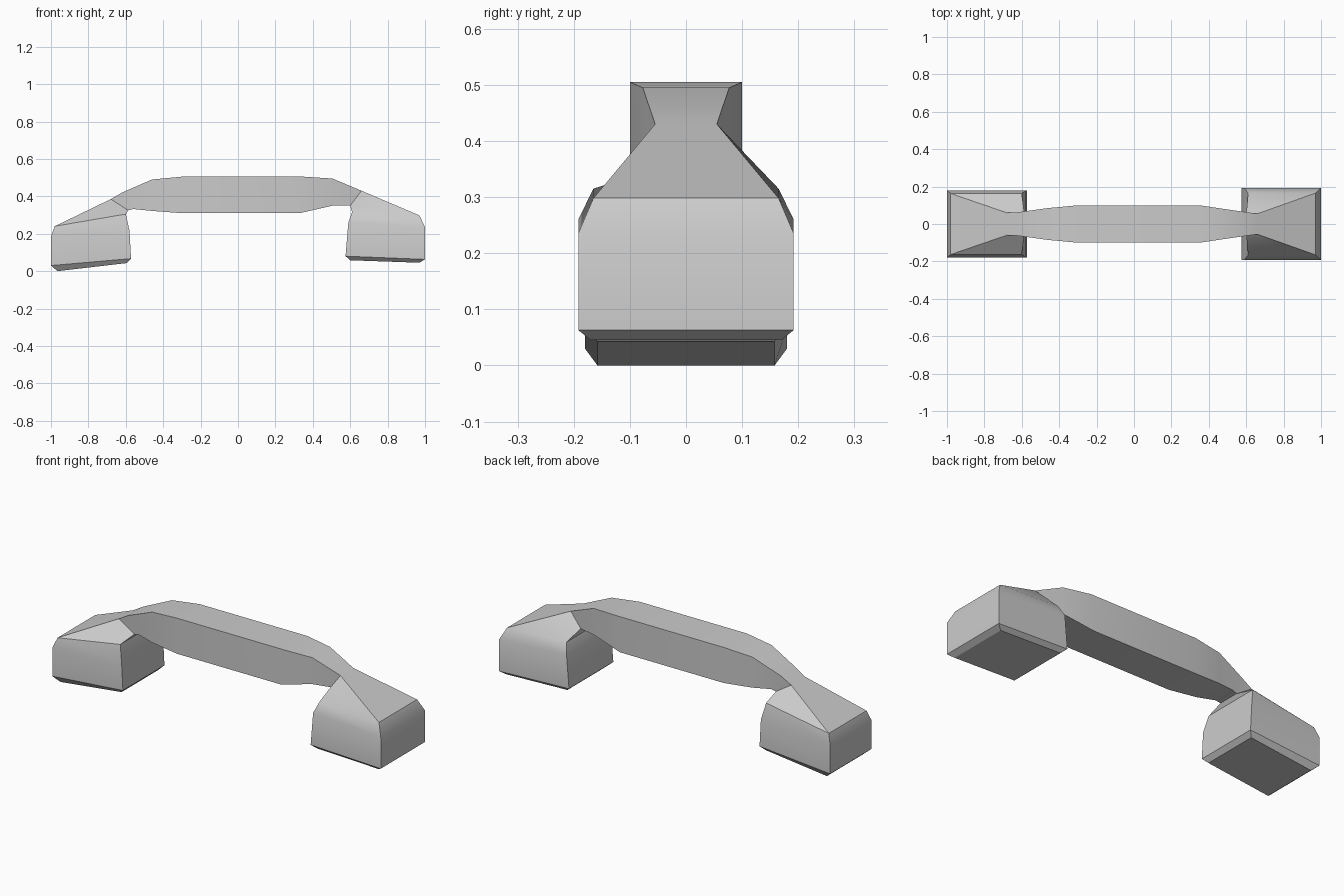
import bpy, bmesh, math

if "Cube" in bpy.data.objects:
    bpy.data.objects.remove(bpy.data.objects["Cube"])

grey = bpy.data.materials.new("light grey")
grey.diffuse_color = (0.6, 0.6, 0.6, 1)
grey.use_nodes = True
grey.node_tree.nodes["Principled BSDF"].inputs["Base Color"].default_value = grey.diffuse_color

# Cross-sections along the handle: outer (x, z), inner (x, z), half width
LEFT_FOOT = [
    ((-0.965, 0.00), (-0.595, 0.043), 0.158),   # sole
    ((-1.00, 0.03), (-0.572, 0.067), 0.18),     # chamfer
    ((-1.00, 0.185), (-0.58, 0.215), 0.18),     # wall top
    ((-0.98, 0.24), (-0.60, 0.305), 0.163),     # shoulder
]
GRIP = [
    ((-0.68, 0.385), (-0.587, 0.325), 0.06),    # left neck
    ((-0.62, 0.42), (-0.56, 0.332), 0.063),
    ((-0.46, 0.49), (-0.46, 0.322), 0.085),
    ((-0.30, 0.505), (-0.30, 0.31), 0.10),
    ((0.35, 0.505), (0.33, 0.31), 0.10),
    ((0.505, 0.495), (0.505, 0.35), 0.077),
    ((0.66, 0.43), (0.60, 0.35), 0.055),        # right neck
]
RIGHT_FOOT = [
    ((0.97, 0.298), (0.61, 0.315), 0.165),      # shoulder
    ((1.00, 0.235), (0.59, 0.26), 0.192),       # wall top
    ((1.00, 0.063), (0.575, 0.08), 0.192),      # chamfer
    ((0.97, 0.045), (0.60, 0.058), 0.17),       # sole
]


def loft(name, sections):
    """Skin rectangular sections into one closed body."""
    bm = bmesh.new()
    rings = []
    for (ox, oz), (ix, iz), w in sections:
        rings.append([bm.verts.new(p) for p in
                      ((ox, -w, oz), (ox, w, oz), (ix, w, iz), (ix, -w, iz))])
    for a, b in zip(rings, rings[1:]):
        for i in range(4):
            j = (i + 1) % 4
            bm.faces.new((a[i], a[j], b[j], b[i]))
    bm.faces.new(rings[0])
    bm.faces.new(rings[-1])
    bmesh.ops.recalc_face_normals(bm, faces=bm.faces)
    mesh = bpy.data.meshes.new(name)
    bm.to_mesh(mesh)
    bm.free()
    mesh.materials.append(grey)
    obj = bpy.data.objects.new(name, mesh)
    bpy.context.collection.objects.link(obj)
    return obj


# Grip and both feet form one continuous body
handle = loft("pull_handle", LEFT_FOOT + GRIP + RIGHT_FOOT)
bpy.context.view_layer.objects.active = handle
handle.select_set(True)
bpy.ops.object.shade_smooth_by_angle(angle=math.radians(30))
